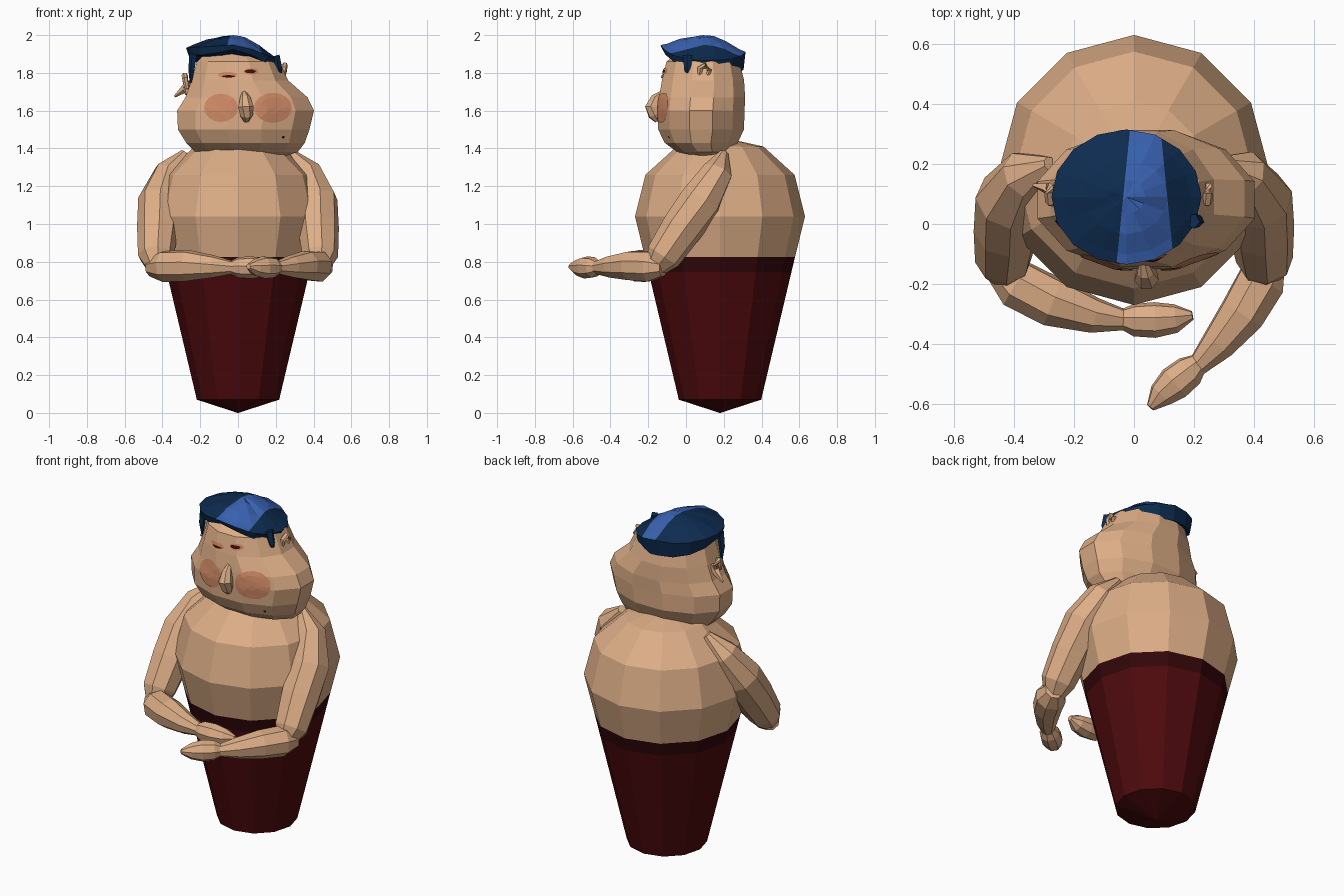
import bpy, bmesh, math, random
from mathutils import Vector
from mathutils.bvhtree import BVHTree

random.seed(4)


def material(name, rgb):
    m = bpy.data.materials.new(name)
    m.diffuse_color = (*rgb, 1)
    return m


SKIN = material("skin", (0.72, 0.42, 0.24))
BLUSH = material("blush", (0.62, 0.25, 0.13))
RED = material("dark red cloth", (0.075, 0.003, 0.004))
BAND = material("waistband red", (0.032, 0.002, 0.003))
NAVY = material("navy hair", (0.004, 0.024, 0.078))
BLUE = material("blue hair", (0.042, 0.125, 0.45))
EYE = material("eye maroon", (0.05, 0.004, 0.002))
MOLE = material("mole black", (0.01, 0.005, 0.005))


def finish(name, bm, mats):
    bmesh.ops.recalc_face_normals(bm, faces=bm.faces)
    me = bpy.data.meshes.new(name)
    bm.to_mesh(me)
    bm.free()
    for m in mats:
        me.materials.append(m)
    ob = bpy.data.objects.new(name, me)
    bpy.context.collection.objects.link(ob)
    return ob


def loft(rings, closed=True):
    """Join equal-length rings of points; cap both ends."""
    bm = bmesh.new()
    vs = [[bm.verts.new(p) for p in r] for r in rings]
    n = len(vs[0])
    for a, b in zip(vs, vs[1:]):
        for i in range(n):
            j = (i + 1) % n
            bm.faces.new((a[i], a[j], b[j], b[i]))
    if closed:
        bm.faces.new(vs[0])
        bm.faces.new(vs[-1])
    return bm


def ellipse(cx, cy, z, rx, ry, n=12, phase=0.0):
    return [(cx + rx * math.cos(2 * math.pi * (i + phase) / n),
             cy + ry * math.sin(2 * math.pi * (i + phase) / n), z) for i in range(n)]


def tube(name, path, n=8, mat=SKIN):
    """Tapered limb along (x, y, z, radius) points."""
    pts = [Vector(p[:3]) for p in path]
    rings = []
    for i, p in enumerate(pts):
        t = (pts[min(i + 1, len(pts) - 1)] - pts[max(i - 1, 0)]).normalized()
        u = t.cross(Vector((0.1, -0.6, 0.8))).normalized()
        v = t.cross(u)
        r = path[i][3]
        rings.append([p + r * (u * math.cos(a) + v * math.sin(a))
                      for a in (2 * math.pi * k / n for k in range(n))])
    return finish(name, loft(rings), [mat])


# Body: twelve-sided top shape, clothed below the waist
prof = [(0.002, 0.0), (0.218, 0.07), (0.378, 0.745), (0.397, 0.825), (0.45, 1.04),
        (0.395, 1.26), (0.23, 1.41), (0.005, 1.46)]
bm = loft([ellipse(0, 0.18, z, r, r) for r, z in prof])
for f in bm.faces:
    z = f.calc_center_median().z
    f.material_index = 1 if z < 0.745 else 2 if z < 0.825 else 0
finish("body", bm, [SKIN, RED, BAND])

# Head: heavy jaw, narrow brow
head_rings = [(0.04, 0.11, 1.355, 0.20, 0.10), (0.045, 0.10, 1.38, 0.28, 0.15),
              (0.04, 0.08, 1.43, 0.325, 0.20), (0.03, 0.08, 1.50, 0.36, 0.235),
              (0.04, 0.08, 1.60, 0.375, 0.238), (0.045, 0.085, 1.67, 0.335, 0.236),
              (0.01, 0.09, 1.76, 0.265, 0.225), (0.0, 0.09, 1.86, 0.225, 0.20),
              (-0.02, 0.10, 1.935, 0.12, 0.11)]
bm = loft([ellipse(*r, phase=0.5) for r in head_rings])
head = finish("head", bm, [SKIN])
tree = BVHTree.FromPolygons([v.co for v in head.data.vertices],
                            [p.vertices for p in head.data.polygons])


def patch(name, cx, cz, rx, rz, mat, lift=0.005):
    """Thin painted plate projected on to the face."""
    rings = []
    for s in (0.02, 0.35, 0.7, 1.0):
        ring = []
        for x, z, _ in ellipse(cx, cz, 0, rx * s, rz * s, 16):
            hit = tree.ray_cast(Vector((x, -1, z)), Vector((0, 1, 0)))[0]
            ring.append((x, hit.y - lift, z))
        rings.append(ring)
    bm = loft(rings, closed=False)
    bm.faces.new([v for v in bm.verts][:16])
    finish(name, bm, [mat])


# Painted face
patch("cheek_left", -0.09, 1.615, 0.09, 0.075, BLUSH)
patch("cheek_right", 0.185, 1.615, 0.10, 0.08, BLUSH)
patch("eyelid_left", -0.055, 1.788, 0.05, 0.017, BLUSH)
patch("eyelid_right", 0.07, 1.808, 0.04, 0.017, BLUSH)
patch("eye_left", -0.05, 1.782, 0.035, 0.006, EYE, 0.008)
patch("eye_right", 0.065, 1.808, 0.03, 0.010, EYE, 0.008)
patch("mole", 0.24, 1.46, 0.007, 0.007, MOLE)

# Nose: hooked, drooping tip
tube("nose", [(0.03, -0.12, 1.70, 0.012), (0.038, -0.16, 1.665, 0.028),
              (0.042, -0.178, 1.62, 0.042), (0.044, -0.165, 1.575, 0.034),
              (0.044, -0.15, 1.545, 0.015)], 7)

# Ears: outer rim and lobe
for side, ex, ez in (("left", -0.27, 1.735), ("right", 0.235, 1.79)):
    s = -1 if side == "left" else 1
    tube("ear_rim_" + side, [(ex, 0.07, ez - 0.02, 0.012), (ex + s * 0.01, 0.075, ez + 0.035, 0.016),
                             (ex + s * 0.012, 0.10, ez + 0.05, 0.017),
                             (ex + s * 0.012, 0.125, ez + 0.025, 0.014),
                             (ex, 0.11, ez - 0.02, 0.012)], 6)
    tube("ear_lobe_" + side, [(ex - s * 0.01, 0.10, ez + 0.02, 0.012), (ex + s * 0.004, 0.098, ez - 0.015, 0.018),
                              (ex, 0.095, ez - 0.05, 0.010)], 6)
tube("jaw_flap", [(-0.25, 0.10, 1.74, 0.03), (-0.29, 0.12, 1.71, 0.02), (-0.335, 0.13, 1.675, 0.006)], 5)

# Hair: thin sagging cap with a paler stripe
HX, HY = -0.025, 0.09


def crown(x, y):
    drop = 0.9 * x * x if x < 0 else 0.13 * (x / 0.22) ** 1.3
    q = (y - 0.09) / 0.22
    return 2.0 - drop - (0.085 if q > 0 else 0.05) * q * q


def rim(x, y):
    z = 1.895 - 0.065 * max(0, x / 0.22) - 0.075 * max(0, (y - 0.1) / 0.2)
    if y < 0:
        z += 0.035 * max(0, 1 - abs(x) / 0.16)
    return z


rings = [[(x, y, 1.88) for x, y, _ in ellipse(HX, HY, 0, 0.10, 0.09, 16)],
         [(x, y, rim(x, y)) for x, y, _ in ellipse(HX, HY, 0, 0.238, 0.215, 16)]]
for s in (1.0, 0.85, 0.55, 0.25, 0.01):
    ring = []
    for x, y, _ in ellipse(HX, HY, 0, 0.25 * s, 0.225 * s, 16):
        z = max(crown(x, y), rim(x, y) + 0.02) + (random.uniform(-0.01, 0.003) if 0.2 < s < 1 else 0)
        ring.append((x, y, z))
    rings.append(ring)
bm = loft(rings)
for x, nx in ((-0.035, -0.1), (0.11, 0.1)):
    bmesh.ops.bisect_plane(bm, geom=bm.verts[:] + bm.edges[:] + bm.faces[:],
                           plane_co=(x, 0.1, 1.95), plane_no=(1, nx, 0))
bm.normal_update()
bmesh.ops.recalc_face_normals(bm, faces=bm.faces)
for f in bm.faces:
    c = f.calc_center_median()
    d = c.y - 0.1
    f.material_index = int(-0.035 + 0.1 * d < c.x < 0.11 - 0.1 * d and f.normal.z > 0.5)
finish("hair", bm, [NAVY, BLUE])

# Sideburns
tube("sideburn_left", [(-0.235, 0.01, 1.90, 0.022), (-0.245, 0.01, 1.82, 0.018), (-0.25, 0.02, 1.75, 0.006)], 5, NAVY)
tube("sideburn_right", [(0.195, 0.01, 1.89, 0.026), (0.215, 0.01, 1.82, 0.02), (0.22, 0.02, 1.75, 0.006)], 5, NAVY)

# Upper arms
for s, side in ((-1, "left"), (1, "right")):
    tube("upper_arm_" + side, [(s * 0.28, 0.20, 1.375, 0.025), (s * 0.36, 0.165, 1.27, 0.085),
                               (s * 0.415, 0.08, 1.12, 0.115), (s * 0.425, -0.02, 0.98, 0.11),
                               (s * 0.435, -0.12, 0.83, 0.095), (s * 0.425, -0.18, 0.745, 0.045)])

# Forearms and hands: left folded across, right reaching forward
tube("forearm_left", [(-0.46, -0.14, 0.77, 0.05), (-0.39, -0.20, 0.775, 0.085), (-0.27, -0.26, 0.78, 0.085),
                      (-0.13, -0.305, 0.775, 0.06), (-0.03, -0.32, 0.77, 0.035)])
tube("hand_left", [(-0.06, -0.315, 0.77, 0.025), (0.00, -0.32, 0.77, 0.055), (0.07, -0.32, 0.77, 0.06),
                   (0.14, -0.315, 0.77, 0.048), (0.195, -0.305, 0.775, 0.015)])
tube("forearm_right", [(0.46, -0.12, 0.77, 0.05), (0.425, -0.19, 0.775, 0.085), (0.36, -0.30, 0.78, 0.08),
                       (0.28, -0.40, 0.775, 0.06), (0.21, -0.475, 0.77, 0.035)])
tube("hand_right", [(0.23, -0.45, 0.77, 0.025), (0.185, -0.49, 0.77, 0.055), (0.135, -0.53, 0.77, 0.06),
                    (0.09, -0.57, 0.77, 0.045), (0.055, -0.612, 0.775, 0.015)])
